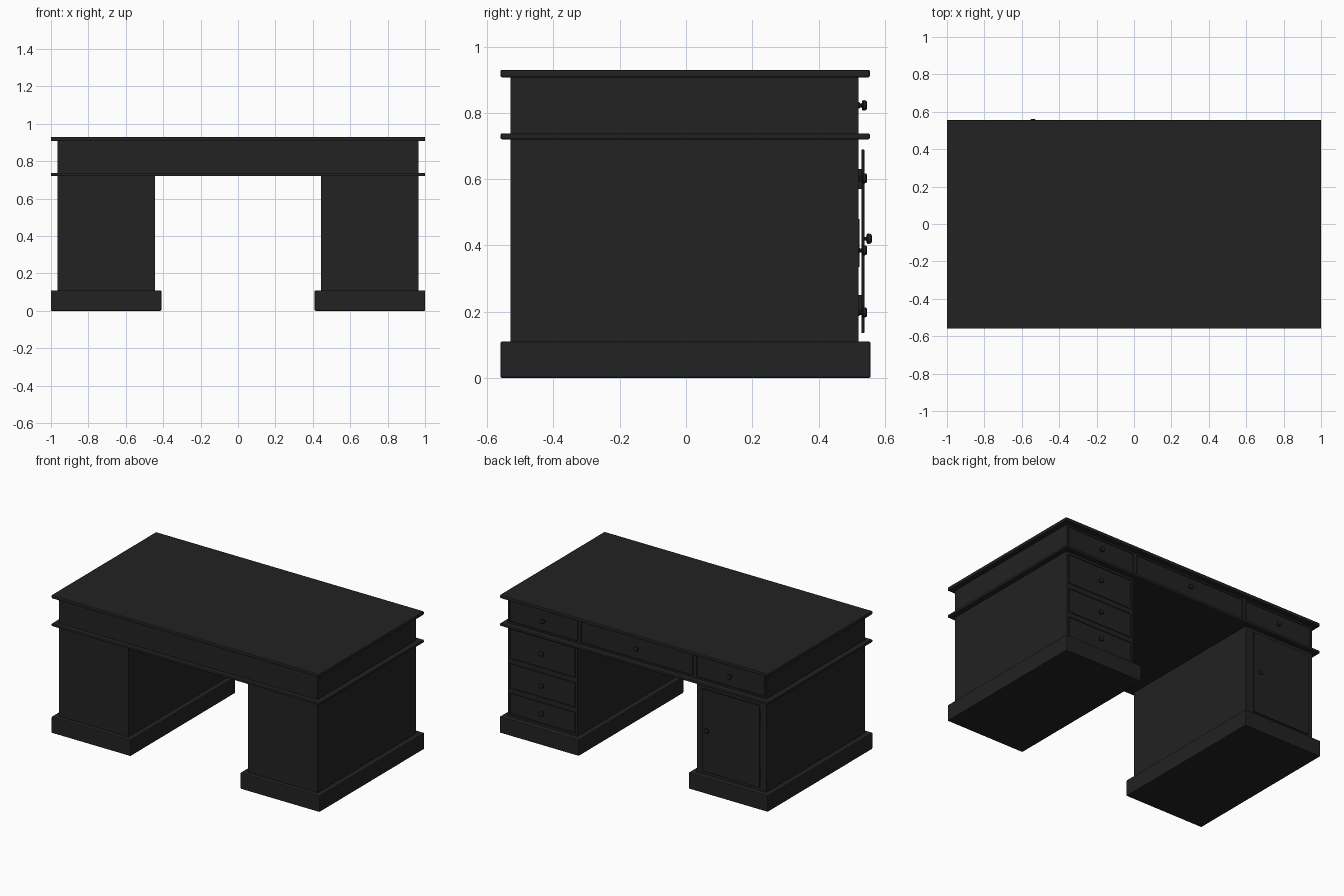
import bpy, bmesh, math
from mathutils import Matrix

if "Cube" in bpy.data.objects:
    bpy.data.objects.remove(bpy.data.objects["Cube"])

wood = bpy.data.materials.new("black_wood")
wood.diffuse_color = (0.016, 0.016, 0.016, 1)
wood.use_nodes = True
wood.node_tree.nodes["Principled BSDF"].inputs["Base Color"].default_value = wood.diffuse_color


def finish(name, bm):
    me = bpy.data.meshes.new(name)
    bm.to_mesh(me)
    bm.free()
    me.materials.append(wood)
    ob = bpy.data.objects.new(name, me)
    bpy.context.collection.objects.link(ob)
    return ob


def box(name, x, y, z, bevel=0.0):
    """Box from (min, max) ranges, with an optional rounded edge."""
    bm = bmesh.new()
    bmesh.ops.create_cube(bm, size=1)
    for v in bm.verts:
        v.co = [r[0] + (c + 0.5) * (r[1] - r[0]) for c, r in zip(v.co, (x, y, z))]
    ob = finish(name, bm)
    if bevel:
        mod = ob.modifiers.new("soft_edge", 'BEVEL')
        mod.width, mod.segments = bevel, 2
    return ob


def knob(name, x, y, z):
    """Turned knob: profile of (radius, distance) spun about the y axis."""
    profile = [(0, 0), (0.010, 0), (0.010, 0.003), (0.006, 0.005), (0.006, 0.010),
               (0.014, 0.012), (0.016, 0.016), (0.014, 0.024), (0.009, 0.027), (0, 0.027)]
    bm = bmesh.new()
    verts = [bm.verts.new((r, d, 0)) for r, d in profile]
    edges = [bm.edges.new(p) for p in zip(verts, verts[1:])]
    bmesh.ops.spin(bm, geom=verts + edges, cent=(0, 0, 0), axis=(0, 1, 0),
                   angle=math.tau, steps=20)
    bmesh.ops.remove_doubles(bm, verts=bm.verts, dist=0.0001)
    bmesh.ops.recalc_face_normals(bm, faces=bm.faces)
    bmesh.ops.transform(bm, matrix=Matrix.Translation((x, y, z)), verts=bm.verts)
    ob = finish(name, bm)
    bpy.context.view_layer.objects.active = ob
    ob.select_set(True)
    bpy.ops.object.shade_smooth_by_angle(angle=math.radians(35))
    ob.select_set(False)


FACE = 0.52    # drawer face plane
CORE = 0.514   # bottom of the grooves around the drawers
SLAB = (-0.56, 0.555)

# Desk top, drawer section and moulding below it
box("desk_top", (-1, 1), SLAB, (0.907, 0.93), 0.005)
box("drawer_section", (-0.965, 0.965), (-0.53, CORE), (0.735, 0.91))
box("waist_moulding", (-1, 1), SLAB, (0.72, 0.738), 0.005)

# Pedestals and plinths
for side, s in (("left", -1), ("right", 1)):
    px = sorted((s * 0.445, s * 0.965))
    back = FACE if s < 0 else CORE
    box(side + "_pedestal", px, (-0.53, back), (0.10, 0.725))
    box(side + "_plinth", sorted((s * 0.41, s)), (-0.56, 0.557), (0, 0.11), 0.005)


def drawer_front(name, x, z, frame):
    """Drawer front set in a groove within a framed cell."""
    gap = frame + 0.004
    box(name, (x[0] + gap, x[1] - gap), (CORE - 0.002, FACE), (z[0] + gap, z[1] - gap))
    knob(name + "_knob", (x[0] + x[1]) / 2, FACE, (z[0] + z[1]) / 2)
    for i, end in enumerate((x[0], x[1] - frame)):
        box(f"{name}_stile_{i}", (end, end + frame), (CORE - 0.002, FACE), z)
    for i, end in enumerate((z[0], z[1] - frame)):
        box(f"{name}_rail_{i}", (x[0] + frame, x[1] - frame), (CORE - 0.002, FACE),
            (end, end + frame))


# Three drawers across the top
splits = [-0.965, -0.43, 0.43, 0.965]
for i in range(3):
    drawer_front(f"top_drawer_{i}", splits[i:i + 2], (0.738, 0.907), 0.012)

# Three drawers in one pedestal
levels = [0.11, 0.27, 0.49, 0.72]
for i, zc in enumerate((0.185, 0.385, 0.59)):
    lo, hi = (0.11, 0.285, 0.485)[i], (0.285, 0.485, 0.72)[i]
    drawer_front(f"pedestal_drawer_{i}", (0.445, 0.965), (lo, hi), 0.016)

# Cupboard door standing just proud of the other pedestal
box("door", (-0.925, -0.495), (0.53, 0.538), (0.135, 0.69), 0.002)
knob("door_knob", -0.54, 0.534, 0.42)
for i, z in enumerate((0.22, 0.60)):
    box(f"door_hinge_{i}", (-0.92, -0.89), (0.515, 0.532), (z - 0.03, z + 0.03))
box("door_lock_plate", (-0.56, -0.52), (0.515, 0.524), (0.335, 0.48))
